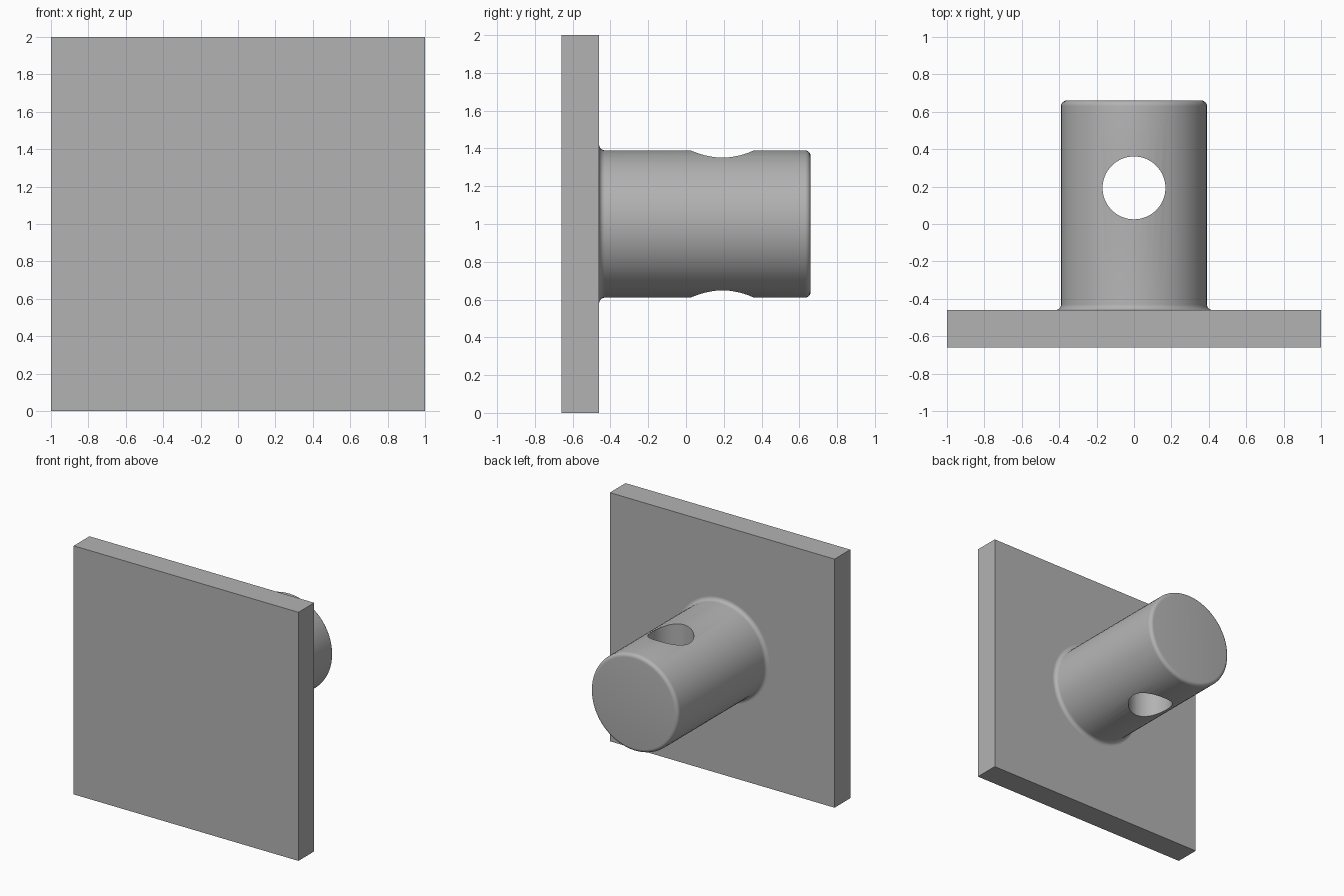
import bpy, bmesh
from math import sin, cos, pi, radians
from mathutils import Vector

cube = bpy.data.objects.get("Cube")
if cube:
    bpy.data.objects.remove(cube, do_unlink=True)

FRONT, PLATE_BACK, PEG_END = -0.66, -0.46, 0.66
PEG_R, ROUND, HOLE_R, HOLE_Y = 0.39, 0.03, 0.168, 0.193

grey = bpy.data.materials.new("plain grey")
grey.use_nodes = True
grey.diffuse_color = (0.45, 0.45, 0.45, 1)
grey.node_tree.nodes["Principled BSDF"].inputs["Base Color"].default_value = grey.diffuse_color


def arc(r, y, start, end, steps=6):
    """Quarter-round points (radius, y) about a centre."""
    angles = [radians(start + (end - start) * i / steps) for i in range(steps + 1)]
    return [(r + ROUND * cos(a), y + ROUND * sin(a)) for a in angles]


# Square plate
bpy.ops.mesh.primitive_cube_add(size=1, location=(0, (FRONT + PLATE_BACK) / 2, 1))
plate = bpy.context.object
plate.name = "mounting_plate"
plate.scale = (2, PLATE_BACK - FRONT, 2)
bpy.ops.object.transform_apply(location=False, rotation=False, scale=True)
plate.data.materials.append(grey)

# Round peg: filleted root, rounded end
root = PLATE_BACK - 0.05
profile = [(0, root), (PEG_R + ROUND, root)]
profile += arc(PEG_R + ROUND, PLATE_BACK + ROUND, 270, 180)
profile += arc(PEG_R - ROUND, PEG_END - ROUND, 0, 90)
profile += [(0, PEG_END)]
bm = bmesh.new()
verts = [bm.verts.new((r, y, 0)) for r, y in profile]
edges = [bm.edges.new(pair) for pair in zip(verts, verts[1:])]
bmesh.ops.spin(bm, geom=verts + edges, cent=(0, 0, 0), axis=(0, 1, 0),
               angle=2 * pi, steps=64, use_duplicate=False)
bmesh.ops.remove_doubles(bm, verts=bm.verts, dist=0.0001)
bmesh.ops.recalc_face_normals(bm, faces=bm.faces)
mesh = bpy.data.meshes.new("peg")
bm.to_mesh(mesh)
bm.free()
mesh.materials.append(grey)
peg = bpy.data.objects.new("peg", mesh)
peg.location = Vector((0, 0, 1))
bpy.context.collection.objects.link(peg)

# Vertical cross hole
bpy.ops.mesh.primitive_cylinder_add(vertices=64, radius=HOLE_R, depth=1.2,
                                    location=(0, HOLE_Y, 1))
cutter = bpy.context.object
cutter.name = "hole_cutter"
cutter.data.materials.append(grey)
cut = peg.modifiers.new("cross_hole", "BOOLEAN")
cut.operation = "DIFFERENCE"
cut.solver = "EXACT"
cut.object = cutter

bpy.ops.object.select_all(action="DESELECT")
peg.select_set(True)
bpy.context.view_layer.objects.active = peg
bpy.ops.object.modifier_apply(modifier=cut.name)
bpy.data.objects.remove(cutter, do_unlink=True)
bpy.ops.object.shade_smooth_by_angle(angle=radians(30))
